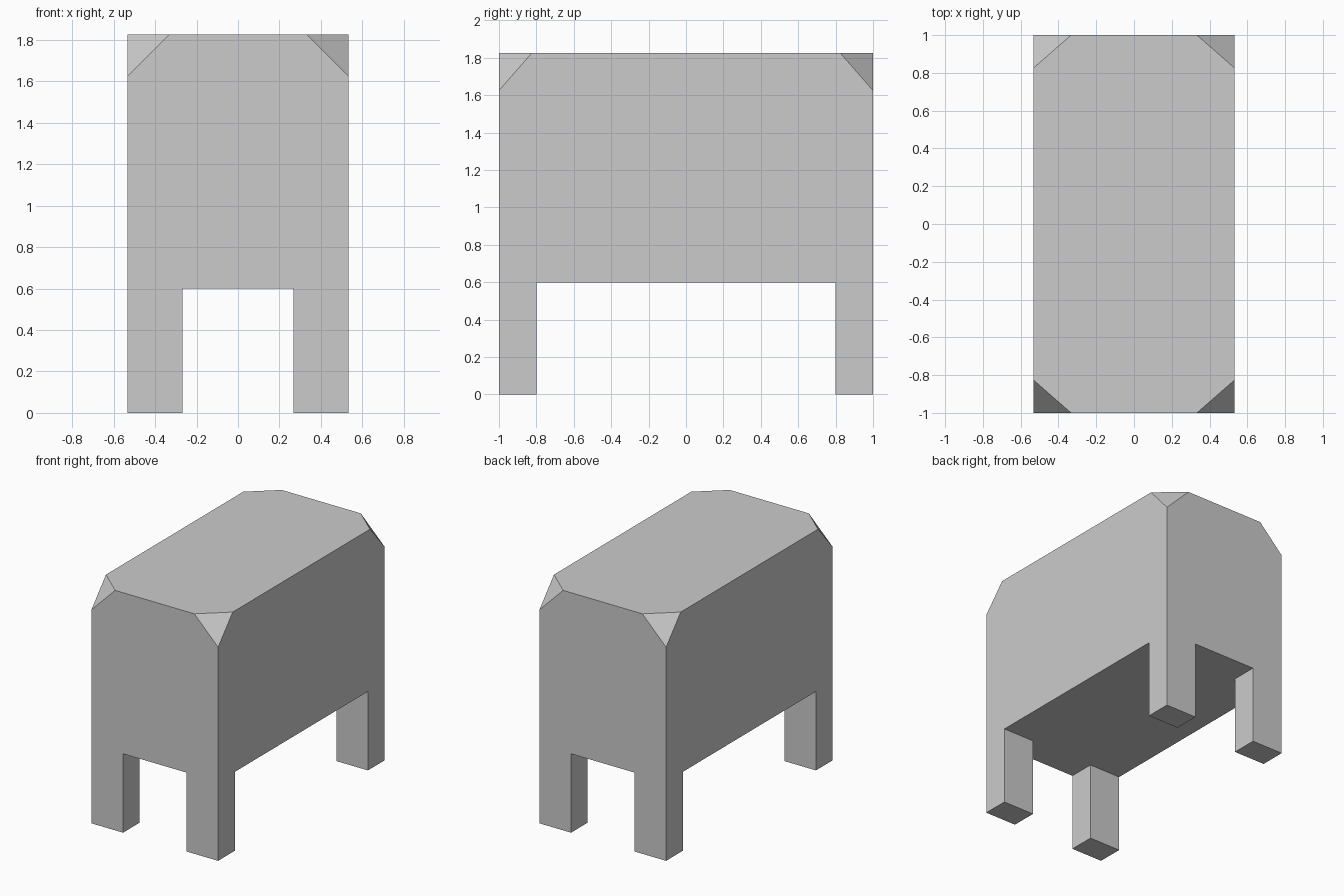
import bpy, bmesh
from mathutils import Vector, Matrix

if "Cube" in bpy.data.objects:
    bpy.data.objects.remove(bpy.data.objects["Cube"])

HX, HY, TOP, BELLY = 0.533, 1.0, 1.825, 0.6
CUT = Vector((0.2, 0.175, 0.2))      # corner trim along x, y, z
LEG_X, LEG_Y = 0.267, 0.8            # inner faces of the legs

bm = bmesh.new()

# Body block
size = Matrix.Diagonal((2 * HX, 2 * HY, TOP - BELLY, 1))
bmesh.ops.create_cube(bm, size=1, matrix=Matrix.Translation((0, 0, (TOP + BELLY) / 2)) @ size)


def slice_block(point, normal, trim=False):
    res = bmesh.ops.bisect_plane(bm, geom=bm.verts[:] + bm.edges[:] + bm.faces[:],
                                 dist=1e-5, plane_co=point, plane_no=normal,
                                 clear_outer=trim)
    if trim:
        edges = [e for e in res["geom_cut"] if isinstance(e, bmesh.types.BMEdge)]
        bmesh.ops.edgeloop_fill(bm, edges=edges)


# Trimmed top corners
for sx in (-1, 1):
    for sy in (-1, 1):
        slice_block((sx * HX, sy * HY, TOP - CUT.z),
                    Vector((sx / CUT.x, sy / CUT.y, 1 / CUT.z)).normalized(), trim=True)

# Legs drawn down from the four underside corners
for s in (-1, 1):
    slice_block((s * LEG_X, 0, 0), (1, 0, 0))
    slice_block((0, s * LEG_Y, 0), (0, 1, 0))
bm.normal_update()
feet = []
for f in bm.faces:
    c = f.calc_center_median()
    if f.normal.z < -0.9 and abs(c.x) > LEG_X and abs(c.y) > LEG_Y:
        feet.append(f)
for f in bmesh.ops.extrude_discrete_faces(bm, faces=feet)["faces"]:
    bmesh.ops.translate(bm, verts=f.verts[:], vec=(0, 0, -BELLY))

# Clean flat faces
bmesh.ops.remove_doubles(bm, verts=bm.verts[:], dist=1e-5)
bmesh.ops.recalc_face_normals(bm, faces=bm.faces[:])
bmesh.ops.dissolve_limit(bm, angle_limit=0.01, verts=bm.verts[:], edges=bm.edges[:])

mesh = bpy.data.meshes.new("body_with_legs")
bm.to_mesh(mesh)
bm.free()
bpy.context.collection.objects.link(bpy.data.objects.new("body_with_legs", mesh))
